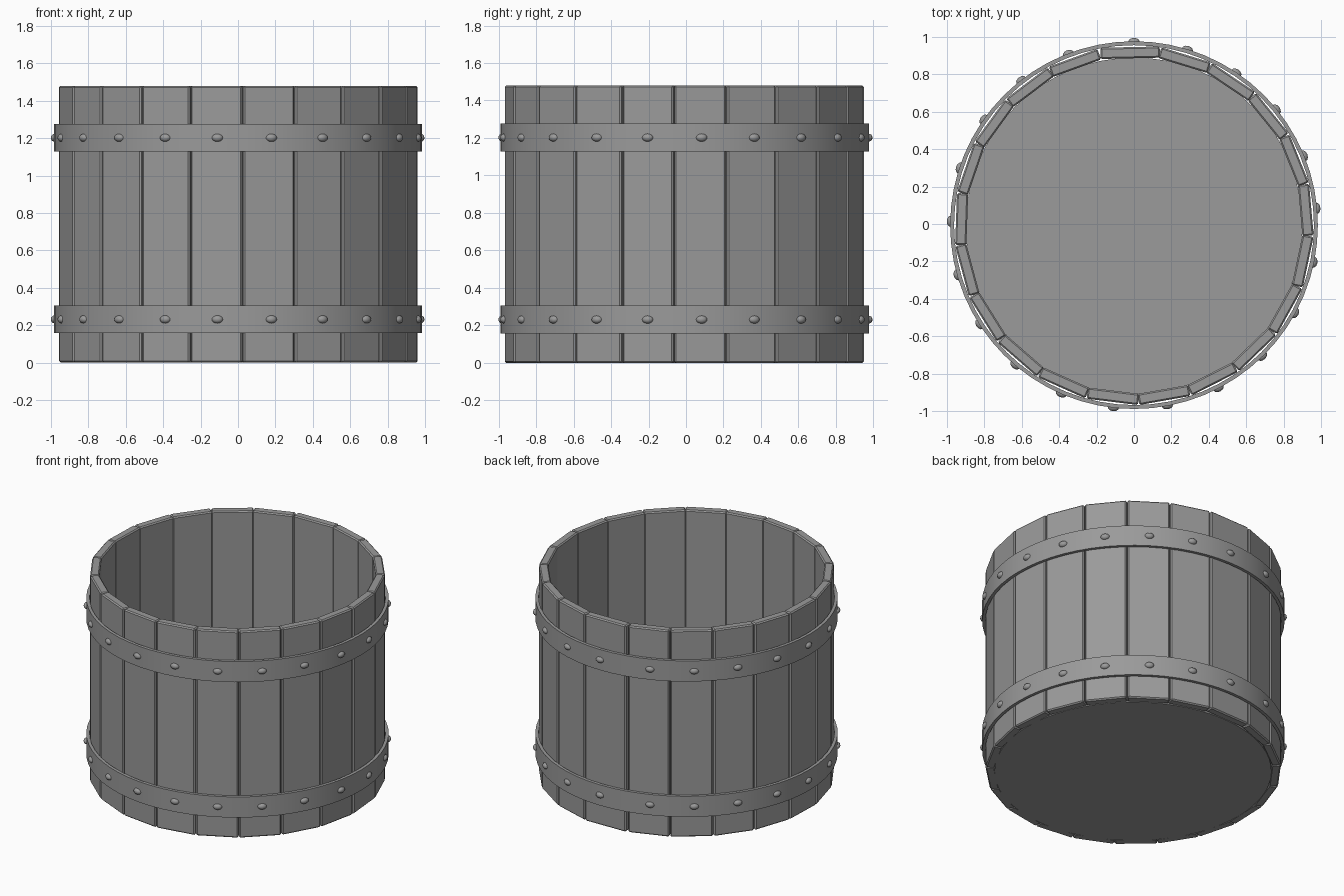
import bpy, bmesh
from math import radians, cos, sin, pi
from mathutils import Matrix

if "Cube" in bpy.data.objects:
    bpy.data.objects.remove(bpy.data.objects["Cube"])

COUNT, STEP, OFF_Y = 21, 17.0, -0.006
HEIGHT = 1.48

dark = bpy.data.materials.new("dark_grey")
dark.diffuse_color = (0.325, 0.325, 0.325, 1)
dark.use_nodes = True
dark.node_tree.nodes["Principled BSDF"].inputs["Base Color"].default_value = dark.diffuse_color


def finish(name, bm, smooth=False):
    bmesh.ops.recalc_face_normals(bm, faces=bm.faces)
    me = bpy.data.meshes.new(name)
    bm.to_mesh(me)
    bm.free()
    me.materials.append(dark)
    ob = bpy.data.objects.new(name, me)
    ob.location.y = OFF_Y
    bpy.context.collection.objects.link(ob)
    if smooth:
        bpy.ops.object.select_all(action='DESELECT')
        ob.select_set(True)
        bpy.context.view_layer.objects.active = ob
        bpy.ops.object.shade_smooth_by_angle(angle=radians(35))
    return ob


def around(deg, radius, z):
    """Local x points outwards, at an angle round the barrel."""
    return Matrix.Rotation(radians(deg), 4, 'Z') @ Matrix.Translation((radius, 0, z))


# Staves: flat boards with softened edges, the closing one at the back wider
bm = bmesh.new()
for k in range(COUNT):
    angle, width = 90 - STEP * k, 0.276
    if k == 0:
        angle, width = 91.3, 0.318
    m = around(angle, 0.922, HEIGHT / 2) @ Matrix.Diagonal((0.06, width, HEIGHT, 1))
    bmesh.ops.create_cube(bm, size=1, matrix=m)
staves = finish("staves", bm)
bevel = staves.modifiers.new("soft_edges", 'BEVEL')
bevel.width = 0.008
bevel.segments = 1

# Bottom board, fitted inside the staves
bm = bmesh.new()
bmesh.ops.create_cone(bm, cap_ends=True, segments=64, radius1=0.9, radius2=0.9,
                      depth=0.04, matrix=Matrix.Translation((0, -0.004, 0.02)))
finish("bottom_board", bm, True)


# Hoops: bands swept round the staves
def hoop(name, z0, z1, r_in=0.962, r_out=0.983, n=64):
    bm = bmesh.new()
    profile = [(r_in, z0), (r_out, z0), (r_out, z1), (r_in, z1)]
    rings = [[bm.verts.new((r * cos(2 * pi * i / n), r * sin(2 * pi * i / n), z))
              for r, z in profile] for i in range(n)]
    for i in range(n):
        a, b = rings[i], rings[(i + 1) % n]
        for j in range(4):
            bm.faces.new((a[j], b[j], b[(j + 1) % 4], a[(j + 1) % 4]))
    finish(name, bm, True)


# Rivets: flattened domes, one per stave
def rivets(name, z):
    bm = bmesh.new()
    for k in range(COUNT):
        m = around(90 - 16.95 * k, 0.981, z) @ Matrix.Diagonal((0.02, 0.03, 0.021, 1))
        dome = bmesh.ops.create_uvsphere(bm, u_segments=12, v_segments=8, radius=1, matrix=m)
        inner = [v for v in dome["verts"] if (m.inverted() @ v.co).x < -0.1]
        bmesh.ops.delete(bm, geom=inner, context='VERTS')
    finish(name, bm, True)


for label, zc in (("lower", 0.231), ("upper", 1.202)):
    hoop(label + "_hoop", zc - 0.074, zc + 0.074)
    rivets(label + "_rivets", zc)
